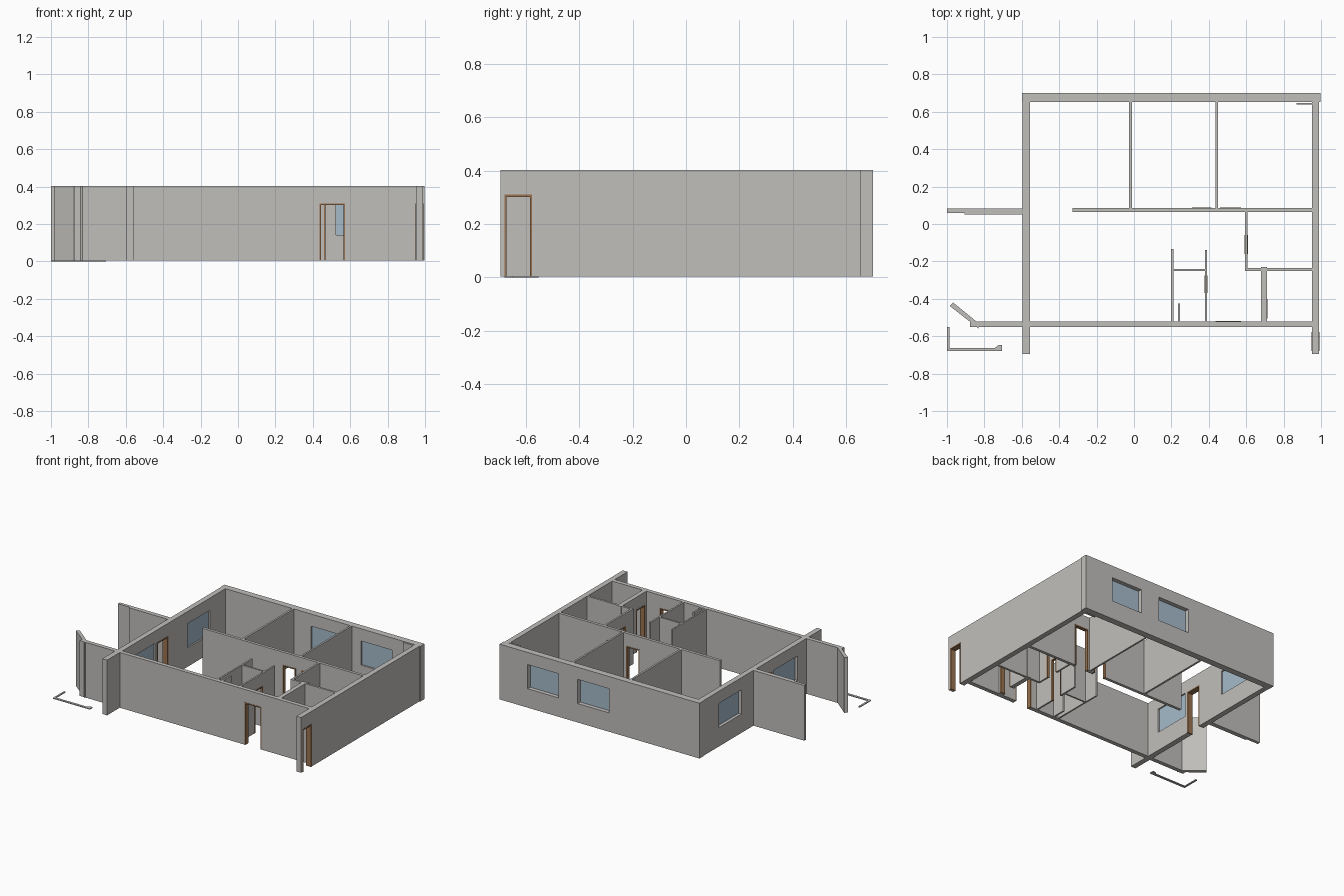
import bpy
import bmesh
from mathutils import Vector

if "Cube" in bpy.data.objects:
    bpy.data.objects.remove(bpy.data.objects["Cube"], do_unlink=True)

FLOOR, TOP = 0.004, 0.402
DOOR_TOP = 0.31
SILL, LINTEL = 0.14, 0.314
JAMB = 0.008


def material(name, colour):
    mat = bpy.data.materials.new(name)
    mat.use_nodes = True
    rgba = (*colour, 1.0)
    mat.diffuse_color = rgba
    mat.node_tree.nodes["Principled BSDF"].inputs["Base Color"].default_value = rgba
    return mat


PLASTER = material("plaster_grey", (0.53, 0.52, 0.50))
GLASS = material("window_blue", (0.38, 0.50, 0.60))
WOOD = material("door_frame_brown", (0.32, 0.17, 0.08))


def prism(name, outline, z0, z1, mat):
    """Extrude a plan outline between two heights."""
    bm = bmesh.new()
    face = bm.faces.new([bm.verts.new((x, y, z0)) for x, y in outline])
    extruded = bmesh.ops.extrude_face_region(bm, geom=[face])["geom"]
    verts = [g for g in extruded if isinstance(g, bmesh.types.BMVert)]
    bmesh.ops.translate(bm, verts=verts, vec=Vector((0, 0, z1 - z0)))
    bmesh.ops.recalc_face_normals(bm, faces=bm.faces)
    mesh = bpy.data.meshes.new(name)
    bm.to_mesh(mesh)
    bm.free()
    mesh.materials.append(mat)
    obj = bpy.data.objects.new(name, mesh)
    bpy.context.collection.objects.link(obj)
    return obj


def box(name, x0, x1, y0, y1, z0=FLOOR, z1=TOP, mat=PLASTER):
    return prism(name, [(x0, y0), (x1, y0), (x1, y1), (x0, y1)], z0, z1, mat)


def wall(name, x0, x1, y0, y1, doors=(), windows=(), glass_at=0.5):
    """Straight wall with framed doorways and glazed windows along its length."""
    obj = box(name, x0, x1, y0, y1)
    along_x = (x1 - x0) > (y1 - y0)
    near, far = (y0, y1) if along_x else (x0, x1)

    def span(label, s, e, n, f, z0, z1, mat):
        if along_x:
            return box(label, s, e, n, f, z0, z1, mat)
        return box(label, n, f, s, e, z0, z1, mat)

    holes = [(s, e, -0.1, DOOR_TOP) for s, e in doors]
    holes += [(s, e, SILL, LINTEL) for s, e in windows]
    for s, e, z0, z1 in holes:
        cutter = span("cutter", s, e, near - 0.05, far + 0.05, z0, z1, PLASTER)
        cutter.hide_render = True
        mod = obj.modifiers.new("opening", 'BOOLEAN')
        mod.operation = 'DIFFERENCE'
        mod.object = cutter
        bpy.context.view_layer.objects.active = obj
        bpy.ops.object.modifier_apply(modifier=mod.name)
        bpy.data.objects.remove(cutter, do_unlink=True)

    # Door frames: two jambs and a head, standing slightly proud of the wall
    n, f = near - 0.002, far + 0.002
    for s, e in doors:
        span(name + "_door_jamb", s, s + JAMB, n, f, FLOOR, DOOR_TOP, WOOD)
        span(name + "_door_jamb", e - JAMB, e, n, f, FLOOR, DOOR_TOP, WOOD)
        span(name + "_door_head", s + JAMB, e - JAMB, n, f,
             DOOR_TOP - JAMB, DOOR_TOP, WOOD)

    # Window panes
    mid = near + (far - near) * glass_at
    for s, e in windows:
        span(name + "_window_pane", s, e, mid - 0.003, mid + 0.003,
             SILL, LINTEL, GLASS)


# Outer walls
wall("back_wall", -0.598, 0.996, 0.653, 0.70,
     windows=[(0.125, 0.373), (0.525, 0.772)], glass_at=0.3)
wall("right_side_wall", -0.595, -0.557, -0.695, 0.653,
     doors=[(-0.125, 0.0)], windows=[(-0.42, -0.15), (0.22, 0.475)], glass_at=0.65)
wall("left_side_wall", 0.952, 0.99, -0.695, 0.653, doors=[(-0.68, -0.577)])
wall("front_wall", -0.557, 0.952, -0.55, -0.52, doors=[(0.437, 0.572)])

# Inner walls
wall("corridor_wall", -0.33, 0.952, 0.065, 0.086,
     doors=[(0.31, 0.415), (0.46, 0.572)])
wall("bedroom_partition", -0.026, -0.012, 0.086, 0.653)
wall("bedroom_partition", 0.437, 0.45, 0.086, 0.653)
wall("bath_side_wall", 0.594, 0.607, -0.25, 0.065, doors=[(-0.16, -0.06)])
wall("bath_front_wall", 0.607, 0.952, -0.25, -0.235)
wall("kitchen_wall", 0.68, 0.711, -0.52, -0.23, doors=[(-0.505, -0.4)])
wall("closet_side_wall", 0.199, 0.21, -0.52, -0.133)
wall("closet_side_wall", 0.379, 0.391, -0.52, -0.138, doors=[(-0.37, -0.275)])
wall("closet_cross_wall", 0.21, 0.379, -0.252, -0.24)
wall("closet_stub", 0.235, 0.247, -0.52, -0.425)
box("corner_panel", 0.87, 0.952, 0.638, 0.648)

# Side yard walls
box("yard_wall", -1.0, -0.595, 0.06, 0.082)
box("yard_wall_panel", -0.905, -0.595, 0.05, 0.06)
box("porch_wall", -0.877, -0.595, -0.55, -0.52)
prism("angled_porch_wall",
      [(-0.985, -0.438), (-0.967, -0.42), (-0.832, -0.53), (-0.832, -0.558)],
      FLOOR, TOP, PLASTER)

# Low curb beside the porch
prism("porch_curb",
      [(-1.0, -0.68), (-0.705, -0.68), (-0.705, -0.648), (-0.725, -0.648),
       (-0.745, -0.663), (-0.987, -0.663), (-0.987, -0.552), (-1.0, -0.552)],
      0.0, 0.006, PLASTER)
